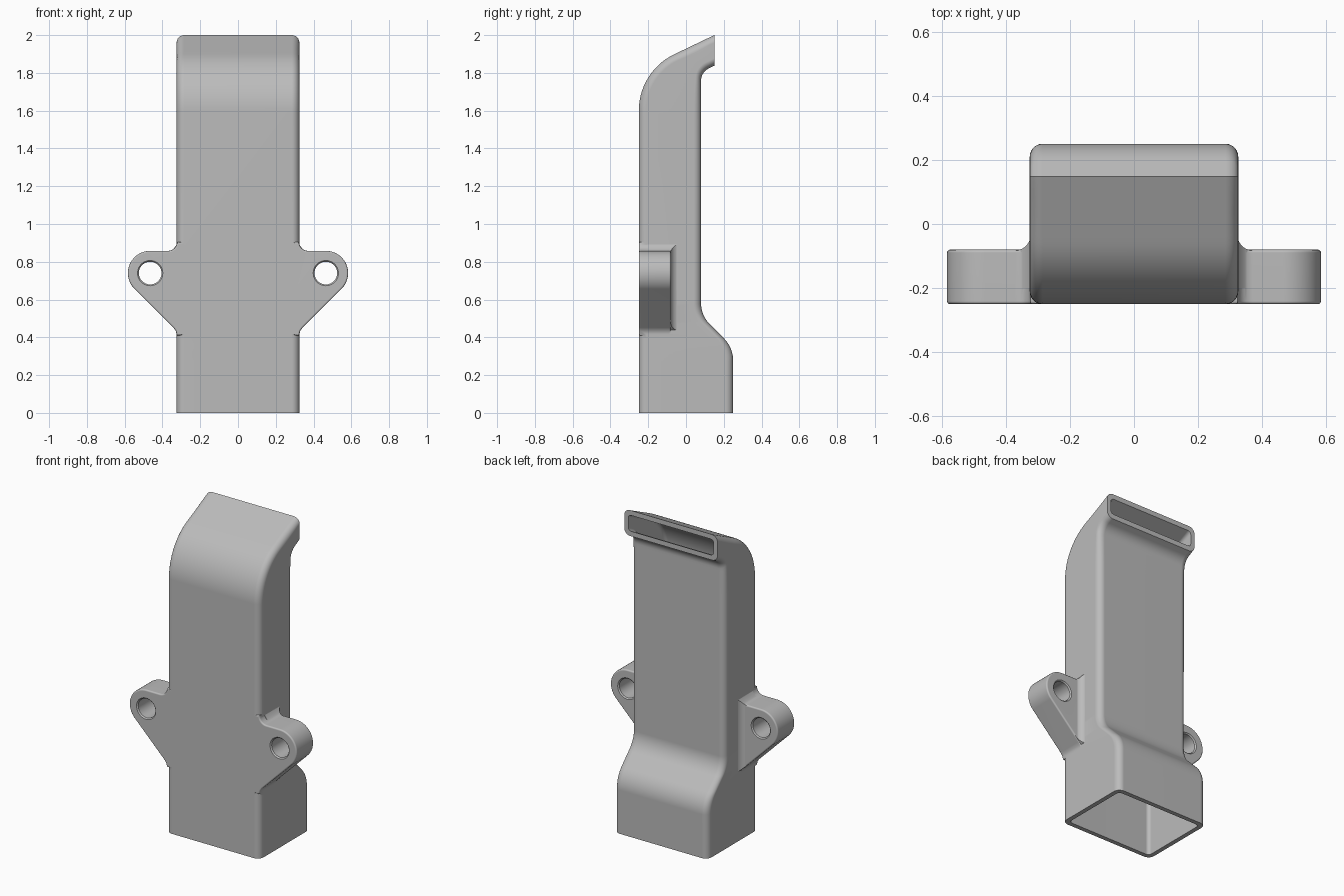
import bpy, bmesh
from math import sin, cos, pi, radians
from mathutils import Vector

if "Cube" in bpy.data.objects:
    bpy.data.objects.remove(bpy.data.objects["Cube"])

grey = bpy.data.materials.new("matte_grey")
grey.use_nodes = True
colour = (0.5, 0.5, 0.5, 1)
grey.diffuse_color = colour
grey.node_tree.nodes["Principled BSDF"].inputs["Base Color"].default_value = colour


def finish(name, bm):
    bmesh.ops.recalc_face_normals(bm, faces=bm.faces)
    mesh = bpy.data.meshes.new(name)
    bm.to_mesh(mesh)
    bm.free()
    mesh.materials.append(grey)
    ob = bpy.data.objects.new(name, mesh)
    bpy.context.collection.objects.link(ob)
    return ob


def loft(name, rings):
    """Closed solid through a list of equal rings."""
    bm = bmesh.new()
    loops = [[bm.verts.new(p) for p in ring] for ring in rings]
    for a, b in zip(loops, loops[1:]):
        for i in range(len(a)):
            j = (i + 1) % len(a)
            bm.faces.new((a[i], a[j], b[j], b[i]))
    bm.faces.new(loops[0])
    bm.faces.new(loops[-1])
    return finish(name, bm)


def arc(cx, cy, r, start, end, n):
    angles = [radians(start + (end - start) * i / n) for i in range(n + 1)]
    return [Vector((cx + r * cos(a), cy + r * sin(a))) for a in angles]


def line(a, b, n):
    return [Vector(a).lerp(Vector(b), i / n) for i in range(n + 1)]


def offset(path, side, wall):
    """Shift a wall path inwards and run it out past both ends."""
    out = []
    last = len(path) - 1
    for i, p in enumerate(path):
        t = (path[min(i + 1, last)] - path[max(i - 1, 0)]).normalized()
        q = p + Vector((t.y, -t.x)) * side * wall
        if i in (0, last):
            q += t * (0.05 if i else -0.05)
        out.append(q)
    return out


def duct(name, front, back, half, r):
    """Rounded rectangles spanning the front and back wall paths."""
    rings = []
    for f, b in zip(front, back):
        d = b - f
        size = d.length
        d.normalize()
        outline = (arc(half - r, size - r, r, 0, 90, 6)
                   + arc(r - half, size - r, r, 90, 180, 6)
                   + arc(r - half, r, r, 180, 270, 6)
                   + arc(half - r, r, r, 270, 360, 6))
        rings.append([(u, f.x + d.x * v, f.y + d.y * v) for u, v in outline])
    return loft(name, rings)


# Wall paths in (y, z)
TILT = 25.5
lower_back = ([Vector((0.25, 0))] + arc(0.08, 0.275, 0.17, 0, 45, 8)
              + arc(0.234, 0.579, 0.154, 225, 180, 8))
lower_front = [Vector((-0.25, p.y)) for p in lower_back]
bend_front = arc(0.081, 1.6, 0.331, 180, 90 + TILT, 14)
bend_back = line((0.08, 1.55), (0.08, 1.76), 14)
lip_back = arc(0.15, 1.76, 0.07, 180, 90 + TILT, 8)[1:] + [Vector((0.15, 1.838))]
lip_front = line(bend_front[-1], (0.15, 2), len(lip_back))[1:]
front = lower_front + bend_front + lip_front
back = lower_back + bend_back + lip_back

body = duct("duct_body", front, back, 0.325, 0.04)
cavity = duct("cavity_cutter", offset(front, 1, 0.028),
              offset(back, -1, 0.028), 0.297, 0.022)

# Mounting plate with a round ear on each side
HX, HZ, EAR = 0.465, 0.74, 0.118
ROOT, TOP = 0.323, HZ + EAR
FILLET = 0.047
half = (arc(ROOT + FILLET, TOP + FILLET, FILLET, 180, 270, 8)
        + arc(HX, HZ, EAR, 90, -45, 20)
        + [Vector((0.342, 0.451)), Vector((0.33, 0.435)), Vector((ROOT, 0.41))])
outline = half + [Vector((-p.x, p.y)) for p in reversed(half)]
bm = bmesh.new()
face = bm.faces.new([bm.verts.new((p.x, -0.25, p.y)) for p in outline])
ext = bmesh.ops.extrude_face_region(bm, geom=[face], use_keep_orig=True)
far = [v for v in ext["geom"] if isinstance(v, bmesh.types.BMVert)]
bmesh.ops.translate(bm, verts=far, vec=(0, 0.17, 0))
bmesh.ops.recalc_face_normals(bm, faces=bm.faces)
rims = [e for e in bm.edges if abs(e.verts[0].co.y - e.verts[1].co.y) < 0.01]
bmesh.ops.bevel(bm, geom=rims, offset=0.014, segments=3, profile=0.5,
                affect='EDGES', clamp_overlap=True)
plate = finish("mounting_plate", bm)

adds, cuts = [plate], [cavity]
for s, side in ((1, "left"), (-1, "right")):
    # Concave blend between the ear and the duct side
    curve = [Vector((0.3, -0.035))] + arc(0.37, -0.035, 0.047, 180, 268, 8)
    rings = []
    for p in curve:
        low = 0.437 + max(p.x - 0.325, 0)
        high = TOP - 0.003 + 0.04 * max(0, 1 - max(p.x - ROOT, 0) / FILLET) ** 2
        rings.append([(s * p.x, y, z) for y, z in
                      ((-0.2, low), (p.y, low), (p.y, high), (-0.2, high))])
    adds.append(loft(side + "_root_fillet", rings))
    # Screw hole with eased rims
    steps = ((-0.26, 0.077), (-0.25, 0.067), (-0.243, 0.06),
             (-0.087, 0.06), (-0.08, 0.067), (-0.07, 0.077))
    cuts.append(loft(side + "_hole_cutter", [
        [(s * HX + p.x, y, HZ + p.y) for p in arc(0, 0, r, 0, 360 - 360 / 40, 39)]
        for y, r in steps]))

# Join the solids, then hollow the duct and drill the ears
bpy.context.view_layer.objects.active = body
for tool, mode in [(o, 'UNION') for o in adds] + [(o, 'DIFFERENCE') for o in cuts]:
    mod = body.modifiers.new(mode.lower(), 'BOOLEAN')
    mod.operation = mode
    mod.solver = 'EXACT'
    mod.object = tool
    bpy.ops.object.modifier_apply(modifier=mod.name)
    bpy.data.objects.remove(tool)

for o in bpy.context.selected_objects:
    o.select_set(False)
body.select_set(True)
bpy.ops.object.shade_smooth_by_angle(angle=radians(32))
weighted = body.modifiers.new("even_shading", 'WEIGHTED_NORMAL')
weighted.keep_sharp = True
